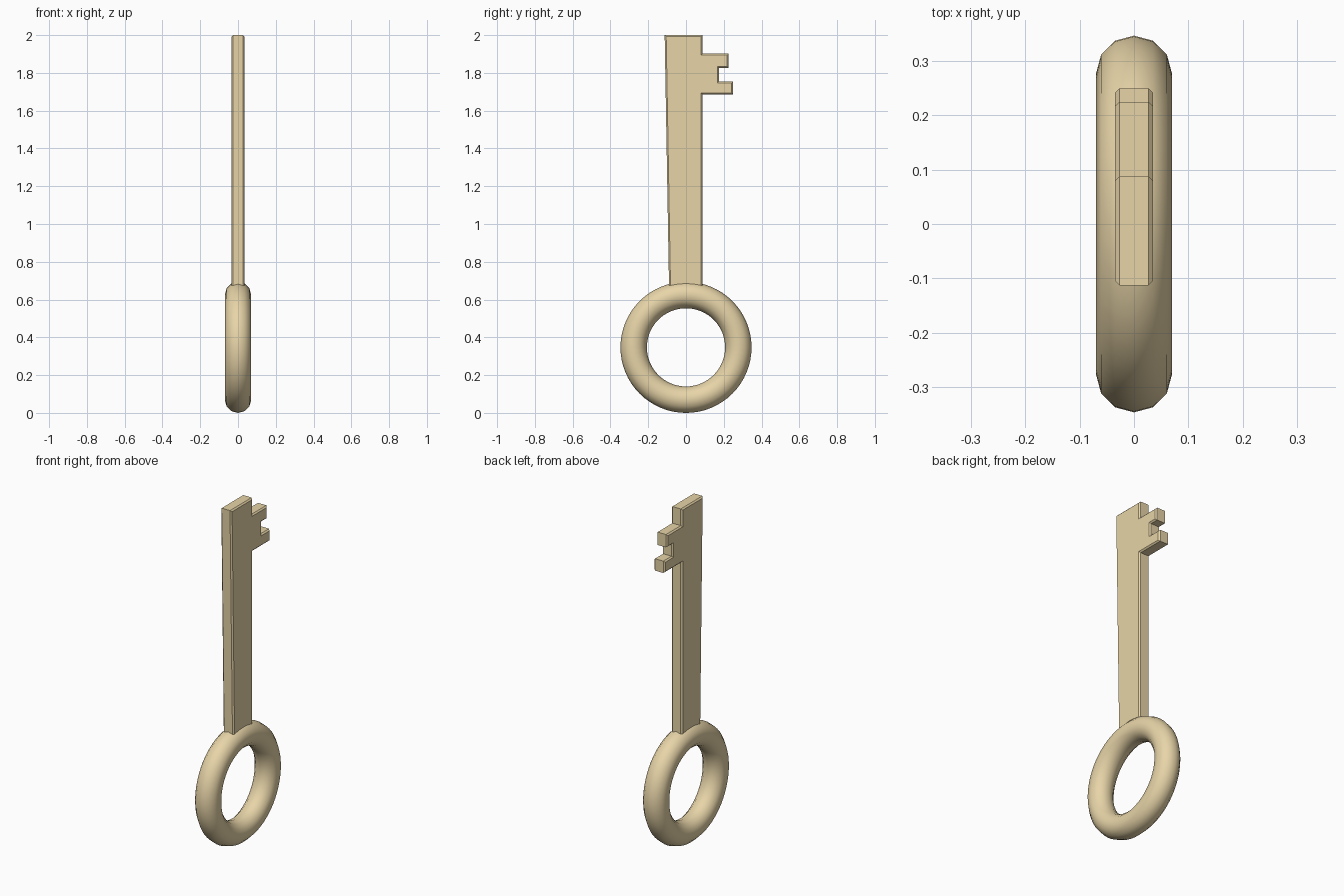
import bpy, bmesh, math

if "Cube" in bpy.data.objects:
    bpy.data.objects.remove(bpy.data.objects["Cube"])

brass = bpy.data.materials.new("brass")
brass.diffuse_color = (0.8, 0.66, 0.39, 1)
brass.use_nodes = True
brass.node_tree.nodes["Principled BSDF"].inputs["Base Color"].default_value = brass.diffuse_color

# Ring handle, lying in the YZ plane
bpy.ops.mesh.primitive_torus_add(major_radius=0.277, minor_radius=0.07,
                                 major_segments=64, minor_segments=12,
                                 location=(0, 0, 0.347),
                                 rotation=(0, math.pi / 2, 0))
ring = bpy.context.object
ring.name = "ring_handle"
bpy.ops.object.transform_apply(location=True, rotation=True, scale=True)
bpy.ops.object.shade_smooth()
ring.data.materials.append(brass)

# Blade with teeth: one (y, z) outline, extruded across x
outline = [(-0.089, 0.62), (0.088, 0.62), (0.088, 1.685), (0.25, 1.685),
           (0.25, 1.755), (0.174, 1.755), (0.174, 1.826), (0.225, 1.826),
           (0.225, 1.902), (0.088, 1.902), (0.088, 2.0), (-0.113, 2.0)]
half = 0.035
bm = bmesh.new()
base = bm.faces.new([bm.verts.new((-half, y, z)) for y, z in outline])
ext = bmesh.ops.extrude_face_region(bm, geom=[base], use_keep_orig=True)
for v in ext["geom"]:
    if isinstance(v, bmesh.types.BMVert):
        v.co.x = half
bmesh.ops.recalc_face_normals(bm, faces=bm.faces[:])

# Small chamfer round both flat sides
rims = [e for e in bm.edges if abs(e.verts[0].co.x - e.verts[1].co.x) < 1e-5]
bmesh.ops.bevel(bm, geom=rims, offset=0.008, segments=1, profile=0.5,
                affect='EDGES')
mesh = bpy.data.meshes.new("blade")
bm.to_mesh(mesh)
bm.free()
mesh.materials.append(brass)
blade = bpy.data.objects.new("blade", mesh)
bpy.context.collection.objects.link(blade)
